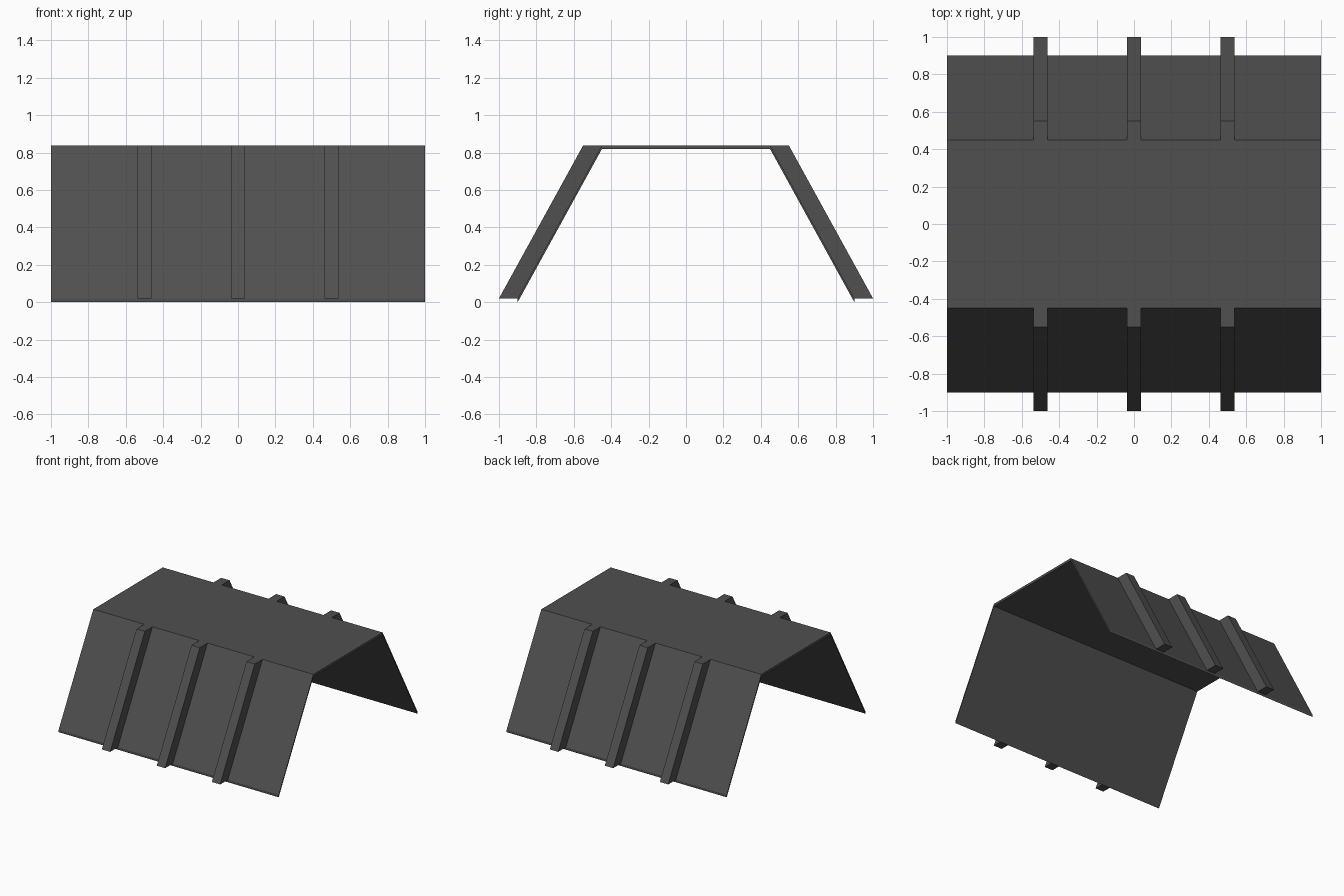
import bpy

if "Cube" in bpy.data.objects:
    bpy.data.objects.remove(bpy.data.objects["Cube"])

grey = bpy.data.materials.new("dark grey")
grey.diffuse_color = (0.08, 0.08, 0.08, 1)
grey.use_nodes = True
grey.node_tree.nodes["Principled BSDF"].inputs["Base Color"].default_value = grey.diffuse_color

TOP, T = 0.838, 0.02          # overall height, vertical sheet thickness
Y_TOP, Y_BOT = 0.45, 0.9      # half widths of the trapezoid
RIB_W, RIB_D = 0.076, 0.1     # rib width and depth


def make_object(name, verts, faces):
    mesh = bpy.data.meshes.new(name)
    mesh.from_pydata(verts, [], faces)
    mesh.materials.append(grey)
    obj = bpy.data.objects.new(name, mesh)
    bpy.context.collection.objects.link(obj)
    return obj


def extrude_x(profile, x0, x1):
    """Sweep a (y, z) profile along x; returns vertices and side faces."""
    n = len(profile)
    verts = [(x, y, z) for x in (x0, x1) for y, z in profile]
    sides = [(i, n + i, n + (i + 1) % n, (i + 1) % n) for i in range(n)]
    return verts, sides


# Trapezoid shell: open at the bottom and at the +x end
outer = [(-Y_BOT, T), (-Y_TOP, TOP), (Y_TOP, TOP), (Y_BOT, T)]
inner = [(y, z - T) for y, z in reversed(outer)]
verts, faces = extrude_x(outer + inner, -1, 1)
faces = [f[::-1] for f in faces]
for i in range(3):            # sheet edges at the open end
    faces.append((8 + i, 8 + 7 - i, 8 + 6 - i, 8 + i + 1))
faces.append(tuple(range(8))[::-1])   # closed end wall at -x
shell = make_object("shell", verts, faces)

# Slanted ribs on both long sides
for side, label in ((-1, "front"), (1, "back")):
    for k, x in enumerate((-0.5, 0, 0.5)):
        profile = [(side * Y_BOT, T), (side * Y_TOP, TOP),
                   (side * (Y_TOP + RIB_D), TOP), (side * (Y_BOT + RIB_D), T)]
        verts, faces = extrude_x(profile, x - RIB_W / 2, x + RIB_W / 2)
        faces = faces[1:] + [(3, 2, 1, 0), (4, 5, 6, 7)]   # no contact face
        if side > 0:
            faces = [f[::-1] for f in faces]
        faces = [f[::-1] for f in faces] if side < 0 else faces
        make_object(f"{label}_rib_{k + 1}", verts, faces)

# Make all normals consistent
import bmesh
for obj in bpy.data.objects:
    bm = bmesh.new()
    bm.from_mesh(obj.data)
    bmesh.ops.recalc_face_normals(bm, faces=bm.faces)
    bm.to_mesh(obj.data)
    bm.free()
